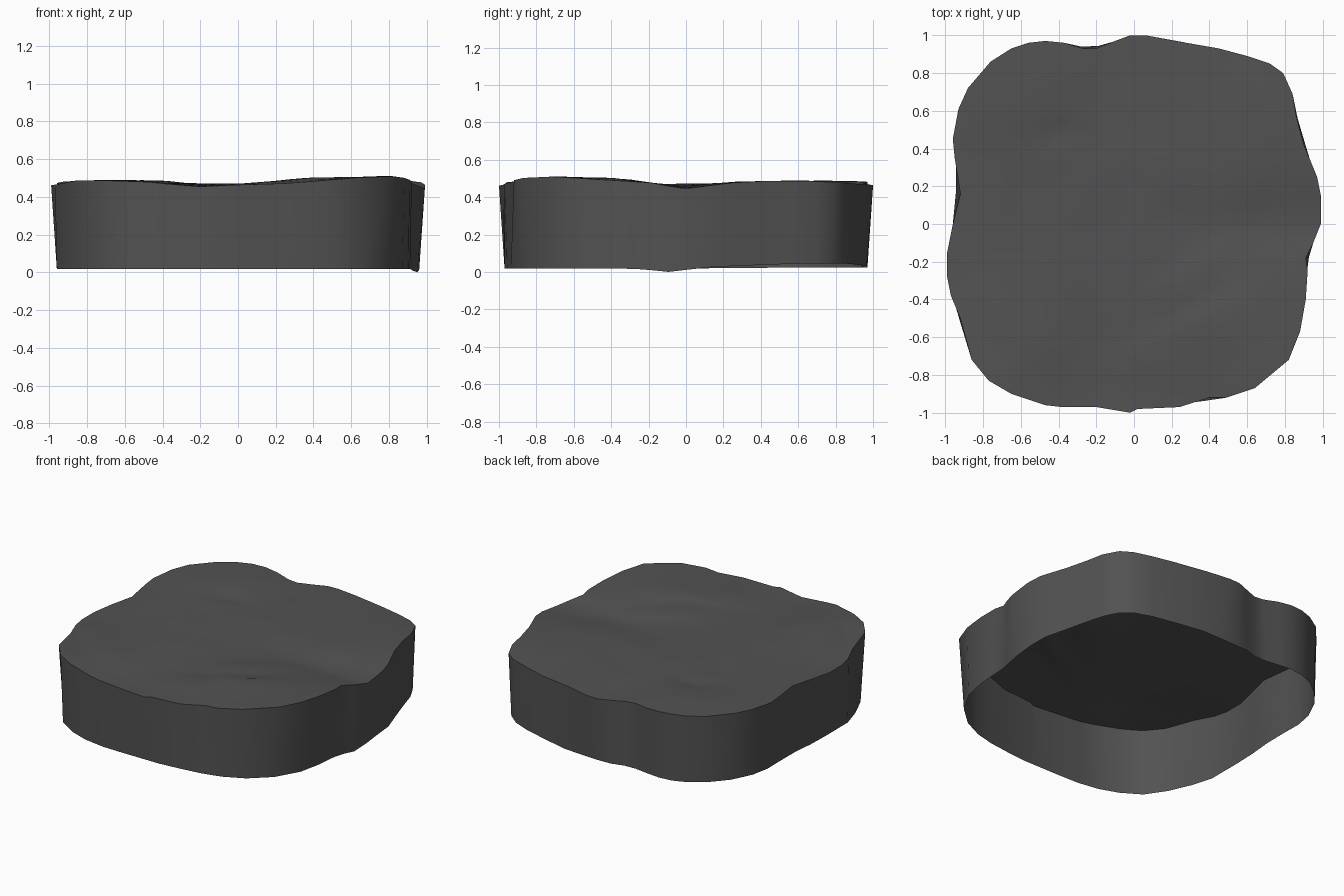
import bpy
import bmesh
import math
from mathutils import Vector, noise

cube = bpy.data.objects.get("Cube")
if cube:
    bpy.data.objects.remove(cube, do_unlink=True)

# Slab outline, counter-clockwise, in hundredths
OUTLINE = [
    (99, 0), (99, 15), (97, 25), (90, 42), (86, 57), (84, 69), (79, 80),
    (72, 85), (60, 89), (45, 93), (22, 97), (6, 100), (-2, 100), (-10, 97),
    (-20, 93), (-27, 93), (-37, 96), (-47, 97), (-56, 96), (-65, 93),
    (-76, 86), (-88, 72), (-93, 61), (-96, 45), (-95, 35), (-92, 16),
    (-96, 0), (-99, -15), (-99, -28), (-97, -38), (-92, -50), (-86, -72),
    (-77, -83), (-65, -90), (-47, -96), (-38, -97), (-20, -97), (-2, -100),
    (2, -98), (24, -97), (40, -92), (49, -92), (64, -87), (82, -72),
    (88, -57), (91, -40), (92, -25), (91, -18), (95, -10),
]
rim = [Vector((x, y)) / 100 for x, y in OUTLINE]
count = len(rim)
RINGS = 28


def bump(p, x, y, width, depth, height):
    """Soft hill (or hollow when negative) centred at x, y."""
    return height * math.exp(-((p.x - x) / width) ** 2 - ((p.y - y) / depth) ** 2)


def ledge(p, offset, x, width, height):
    """Diagonal crest that falls steeply to the back and gently to the front."""
    s = 0.52 * p.x - offset - p.y
    fall = math.exp(-(s / (0.2 if s > 0 else 0.06)) ** 2)
    return height * fall * math.exp(-((p.x - x) / width) ** 2)


def top_height(p):
    z = 0.468
    z += bump(p, 0.75, -0.7, 0.4, 0.42, 0.042)     # raised front corners
    z += bump(p, -0.65, -0.7, 0.35, 0.5, 0.022)
    z += bump(p, -0.6, 0.7, 0.4, 0.4, 0.022)       # raised back corners
    z += bump(p, 0.75, 0.5, 0.4, 0.35, 0.022)
    z += bump(p, 0.95, 0.0, 0.6, 0.13, -0.025)     # side gully
    z += bump(p, -0.2, -0.9, 0.22, 0.6, -0.015)    # front and back gullies
    z += bump(p, -0.15, 0.9, 0.2, 0.4, -0.012)
    z += ledge(p, 0.68, 0.45, 0.35, 0.018)         # broken ledges
    z += ledge(p, 0.4, 0.33, 0.2, 0.012)
    z += bump(p, -0.45, 0.48, 0.12, 0.06, -0.02)   # chipped dents
    z += bump(p, -0.77, -0.65, 0.06, 0.05, -0.025)
    z += bump(p, -0.98, -0.2, 0.15, 0.3, -0.01)
    return z + 0.006 * noise.noise(Vector((p.x * 4, p.y * 4, 0.3)))


def bottom_height(p):
    slope = 0.03 * min(max((p.y + 0.1) / 0.7, 0), 1) * min(max(p.x + 0.2, 0.2), 0.9)
    return 0.018 + slope + bump(p, 0.95, -0.08, 0.1, 0.12, -0.018)


def clamp(value, limit):
    return max(-limit, min(limit, value))


bm = bmesh.new()


def add_ring(points, height):
    return [bm.verts.new((p.x, p.y, height(p))) for p in points]


def bridge(outer, inner):
    for i in range(count):
        j = (i + 1) % count
        bm.faces.new((outer[i], outer[j], inner[j], inner[i]))


# Side wall, open below; its foot is smoother and trimmed at the widest places
foot = []
for i in range(count):
    p = (rim[i - 1] + rim[i] + rim[(i + 1) % count]) / 3
    foot.append(Vector((clamp(p.x, 0.96), clamp(p.y, 0.97))))
lower = add_ring(foot, bottom_height)
upper = add_ring(rim, top_height)
bridge(lower, upper)

# Uneven top, filled with shrinking rings and a centre fan
previous = upper
for k in range(1, RINGS):
    ring = add_ring([p * (1 - k / RINGS) for p in rim], top_height)
    bridge(previous, ring)
    previous = ring
centre = bm.verts.new((0, 0, top_height(Vector((0, 0)))))
for i in range(count):
    bm.faces.new((previous[i], previous[(i + 1) % count], centre))

mesh = bpy.data.meshes.new("rock_slab")
bm.to_mesh(mesh)
bm.free()
slab = bpy.data.objects.new("rock_slab", mesh)
bpy.context.collection.objects.link(slab)

# Dark stone colour
stone = bpy.data.materials.new("dark grey stone")
stone.use_nodes = True
colour = (0.085, 0.085, 0.085, 1)
stone.diffuse_color = colour
stone.node_tree.nodes["Principled BSDF"].inputs["Base Color"].default_value = colour
mesh.materials.append(stone)

# Smooth surfaces with a crisp rim
bpy.ops.object.select_all(action="DESELECT")
slab.select_set(True)
bpy.context.view_layer.objects.active = slab
bpy.ops.object.shade_smooth_by_angle(angle=math.radians(40))
